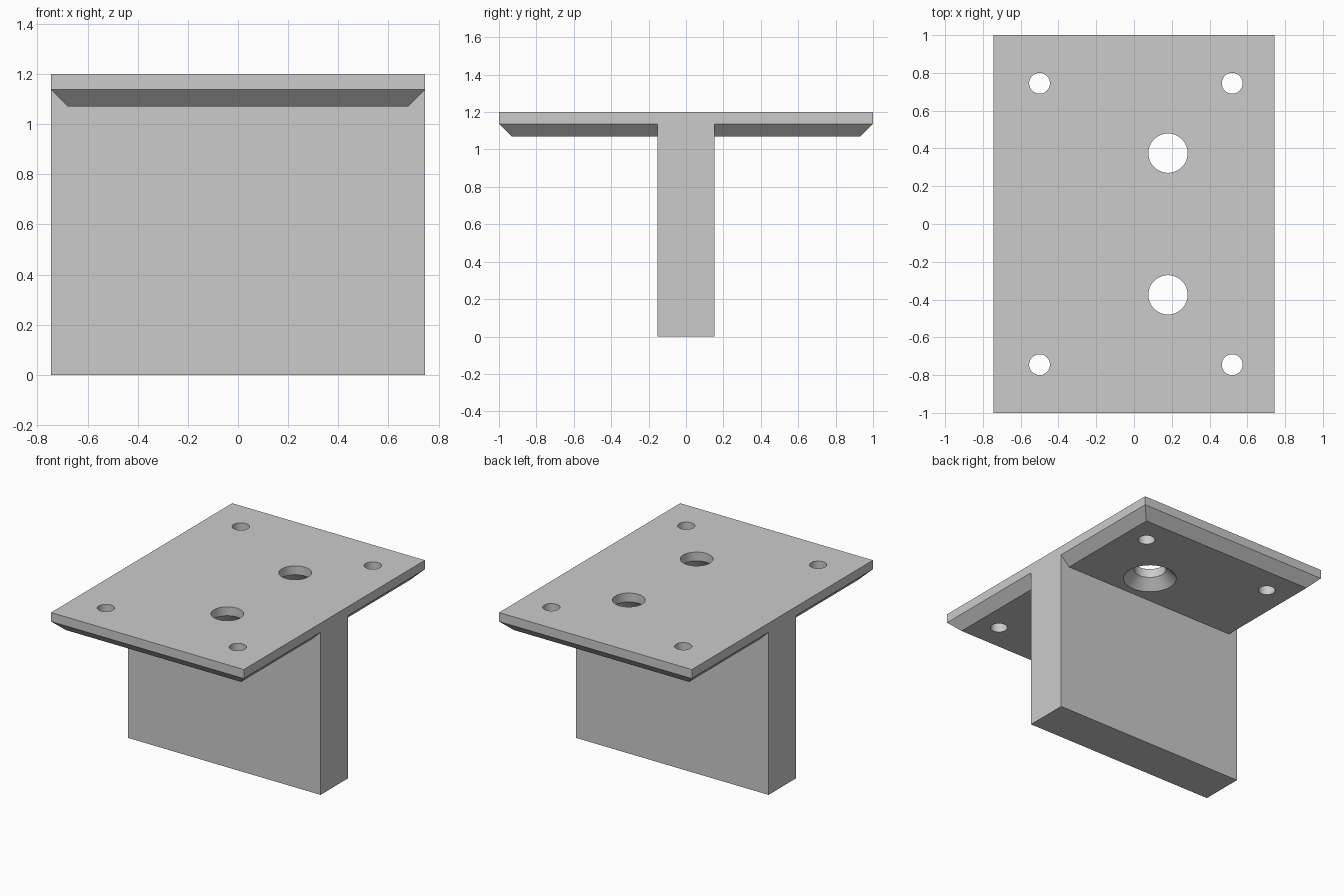
import bpy, bmesh
from math import pi, cos, sin

if "Cube" in bpy.data.objects:
    bpy.data.objects.remove(bpy.data.objects["Cube"])

TOP, LIP, BASE = 1.2, 1.137, 1.07
HALF_X, HALF_Y, BEVEL = 0.745, 1.0, 0.067

grey = bpy.data.materials.new("plain grey")
grey.use_nodes = True
colour = (0.6, 0.6, 0.6, 1)
grey.diffuse_color = colour
grey.node_tree.nodes["Principled BSDF"].inputs["Base Color"].default_value = colour


def loft(name, rings):
    """Solid skinned through matching rings of points, capped at both ends."""
    bm = bmesh.new()
    loops = [[bm.verts.new(p) for p in ring] for ring in rings]
    n = len(loops[0])
    for a, b in zip(loops, loops[1:]):
        for i in range(n):
            j = (i + 1) % n
            bm.faces.new((a[i], a[j], b[j], b[i]))
    bm.faces.new(loops[0][::-1])
    bm.faces.new(loops[-1])
    bmesh.ops.recalc_face_normals(bm, faces=bm.faces)
    mesh = bpy.data.meshes.new(name)
    bm.to_mesh(mesh)
    bm.free()
    mesh.materials.append(grey)
    obj = bpy.data.objects.new(name, mesh)
    bpy.context.collection.objects.link(obj)
    return obj


def rectangle(x, y, z):
    return [(-x, -y, z), (x, -y, z), (x, y, z), (-x, y, z)]


def circle(x, y, r, z, n=48):
    return [(x + r * cos(2 * pi * i / n), y + r * sin(2 * pi * i / n), z) for i in range(n)]


def boolean(target, tool, operation):
    mod = target.modifiers.new(tool.name, 'BOOLEAN')
    mod.operation, mod.solver, mod.object = operation, 'EXACT', tool
    bpy.context.view_layer.objects.active = target
    bpy.ops.object.modifier_apply(modifier=mod.name)
    bpy.data.objects.remove(tool)


# Top plate with its lower edges bevelled
bracket = loft("mounting_bracket", [
    rectangle(HALF_X - BEVEL, HALF_Y - BEVEL, BASE),
    rectangle(HALF_X, HALF_Y, LIP),
    rectangle(HALF_X, HALF_Y, TOP)])

# Upright web fused under the plate
web = loft("web", [rectangle(HALF_X, 0.152, 0), rectangle(HALF_X, 0.152, TOP)])
boolean(bracket, web, 'UNION')

for side in (-1, 1):
    # Corner screw holes
    for x in (-0.5, 0.52):
        hole = loft("screw_hole", [circle(x, side * 0.745, 0.055, z) for z in (1, 1.3)])
        boolean(bracket, hole, 'DIFFERENCE')
    # Large holes, countersunk from below
    profile = [(0.182, 1.06), (0.104, 1.138), (0.104, 1.3)]
    hole = loft("countersunk_hole", [circle(0.18, side * 0.375, r, z) for r, z in profile])
    boolean(bracket, hole, 'DIFFERENCE')

# Round the hole walls visually, keep the other edges sharp
bpy.ops.object.select_all(action='DESELECT')
bracket.select_set(True)
bpy.context.view_layer.objects.active = bracket
bpy.ops.object.shade_smooth_by_angle(angle=pi / 6)
